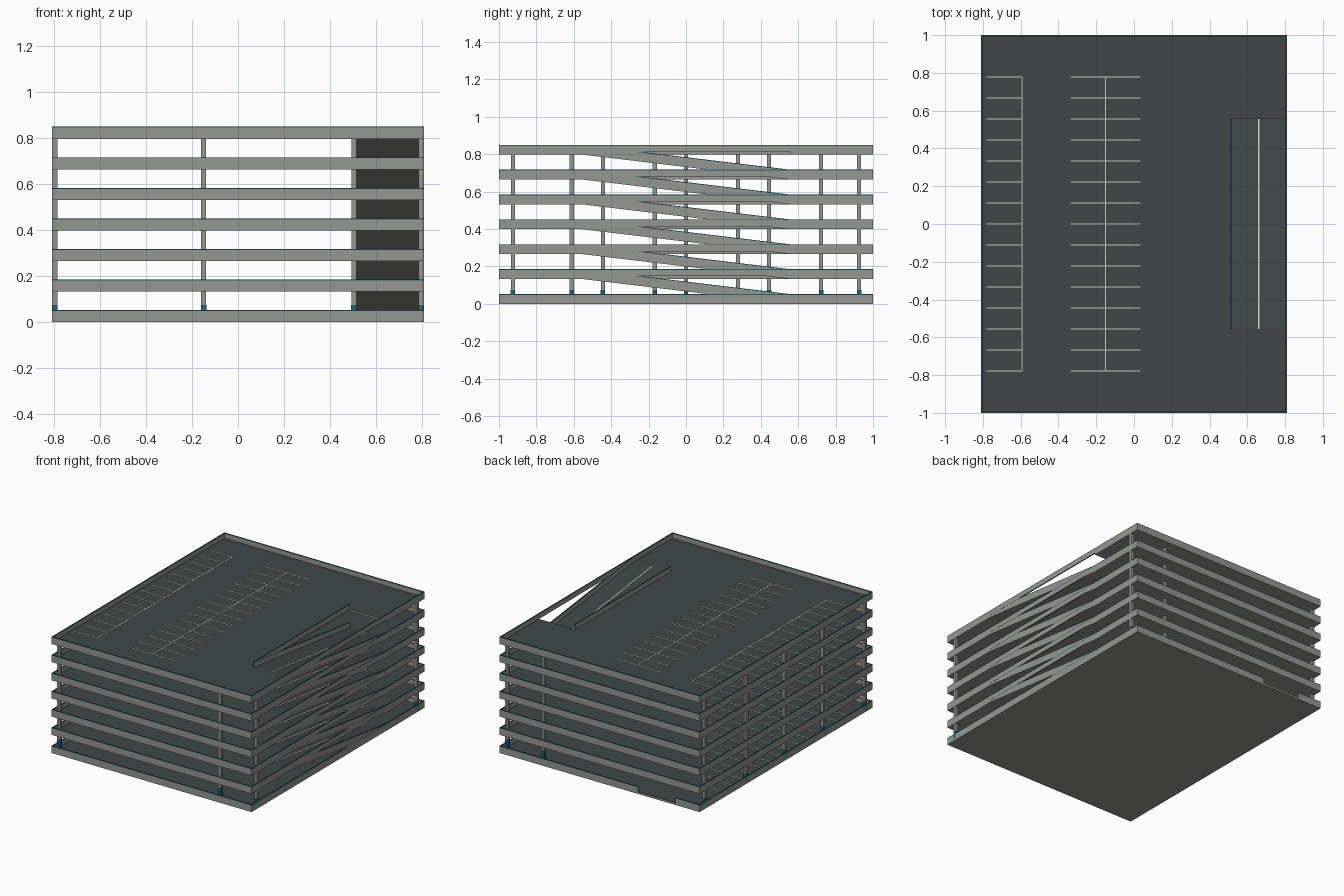
import bpy, bmesh
from mathutils import Vector

if "Cube" in bpy.data.objects:
    bpy.data.objects.remove(bpy.data.objects["Cube"])


def material(name, rgb):
    m = bpy.data.materials.new(name)
    m.diffuse_color = (*rgb, 1)
    m.use_nodes = True
    m.node_tree.nodes["Principled BSDF"].inputs["Base Color"].default_value = m.diffuse_color
    return m


CONCRETE = material("concrete grey", (0.30, 0.31, 0.29))
ASPHALT = material("dark asphalt", (0.052, 0.062, 0.062))
PAINT = material("off white paint", (0.62, 0.62, 0.54))
TEAL = material("teal trim", (0.02, 0.12, 0.145))

HX, HY = 0.81, 1.0            # half footprint
STEP, FLOORS = 0.133, 7       # storey height, number of decks
SLAB, WALL, CAP = 0.0148, 0.0525, 0.004
T = 0.008                     # parapet thickness
RX, RY = 0.51, 0.555          # ramp inner edge and half length
COL = 0.011                   # half column width


class Part:
    """Collects extruded shapes into one object."""

    def __init__(self, name, *mats):
        self.name, self.mats, self.bm = name, mats, bmesh.new()

    def extrude(self, pts, vec, mat=0, top=None):
        bm = self.bm
        face = bm.faces.new([bm.verts.new(p) for p in pts])
        res = bmesh.ops.extrude_face_region(bm, geom=[face], use_keep_orig=True)
        moved = [g for g in res["geom"] if isinstance(g, bmesh.types.BMVert)]
        bmesh.ops.translate(bm, verts=moved, vec=Vector(vec))
        faces = {f for v in moved for f in v.link_faces} | {face}
        bmesh.ops.recalc_face_normals(bm, faces=list(faces))
        for f in faces:
            f.normal_update()
            f.material_index = top if top is not None and f.normal.z > 0.8 else mat

    def box(self, x0, x1, y0, y1, z0, z1, mat=0, top=None):
        pts = [(x0, y0, z0), (x1, y0, z0), (x1, y1, z0), (x0, y1, z0)]
        self.extrude(pts, (0, 0, z1 - z0), mat, top)

    def wall(self, x0, x1, y0, y1, z):
        """Parapet with teal coping, standing on a deck at z."""
        self.box(x0, x1, y0, y1, z + SLAB, z + WALL - CAP)
        self.box(x0, x1, y0, y1, z + WALL - CAP, z + WALL, 1)

    def slope(self, x0, x1, z, lo, hi, mat=0, top=None):
        """Sloping strip on a ramp, between heights lo and hi above its underside."""
        pts = [(x0, RY, z + lo), (x0, RY, z + hi),
               (x0, -RY, z + STEP + hi), (x0, -RY, z + STEP + lo)]
        self.extrude(pts, (x1 - x0, 0, 0), mat, top)

    def finish(self):
        me = bpy.data.meshes.new(self.name)
        self.bm.to_mesh(me)
        self.bm.free()
        for m in self.mats:
            me.materials.append(m)
        ob = bpy.data.objects.new(self.name, me)
        bpy.context.collection.objects.link(ob)


for i in range(FLOORS):
    z = i * STEP

    # deck slab, notched for the ramp above ground level
    deck = Part(f"deck_{i}", CONCRETE, ASPHALT)
    outline = [(-HX, -HY), (HX, -HY), (HX, HY), (-HX, HY)]
    if i:
        outline[2:2] = [(HX, -RY), (RX, -RY), (RX, RY), (HX, RY)]
    deck.extrude([(x, y, z) for x, y in outline], (0, 0, SLAB), 0, 1)
    deck.finish()

    # perimeter parapets, with the entrance gap at the back of the ground deck
    par = Part(f"parapet_{i}", CONCRETE, TEAL)
    par.wall(-HX, HX, -HY, -HY + T, z)
    for x0, x1 in ([(-HX, HX)] if i else [(-HX, -0.615), (-0.31, HX)]):
        par.wall(x0, x1, HY - T, HY, z)
    for x0 in (-HX, HX - T):
        par.wall(x0, x0 + T, -HY + T, HY - T, z)
    if i:
        par.wall(RX, RX + T, -RY, RY, z)      # guard along the ramp opening
    par.finish()

    # parking bay markings
    marks = Part(f"bay_lines_{i}", PAINT)
    z0, z1 = z + SLAB, z + SLAB + 0.0012
    w = 0.003
    for spine, x0, x1 in ((-0.592, -0.78, -0.592), (-0.15, -0.335, 0.035)):
        marks.box(spine - w, spine + w, -0.778, 0.778, z0, z1)
        for k in range(-7, 8):
            y = k * 0.1111
            marks.box(x0, x1, y - w, y + w, z0, z1 + 0.0002)
    marks.finish()

    if i == FLOORS - 1:
        break

    # ramp up to the next deck, with side walls and centre line
    ramp = Part(f"ramp_{i}", CONCRETE, ASPHALT, TEAL, PAINT)
    ramp.slope(RX, HX, z, 0, SLAB, 0, 1)
    for x0 in (RX + 0.001, HX - T - 0.001):
        ramp.slope(x0, x0 + T, z, SLAB, WALL - CAP)
        ramp.slope(x0, x0 + T, z, WALL - CAP, WALL, 2)
    ramp.slope(0.656, 0.664, z, SLAB, SLAB + 0.0015, 3)
    ramp.finish()

# columns from the ground deck to the roof, with teal guards at the foot
spots = [(x, y) for x in (-0.798, 0.505, 0.798) for y in (-0.925, 0.925)]
spots += [(-0.798, y) for y in (-0.444, 0, 0.444)]
spots += [(-0.15, y) for y in (-0.611, -0.167, 0.278, 0.722)]
cols = Part("columns", CONCRETE)
guards = Part("column_guards", TEAL)
for x, y in spots:
    cols.box(x - COL, x + COL, y - COL, y + COL, SLAB, (FLOORS - 1) * STEP + 0.002)
    g = COL + 0.001
    guards.box(x - g, x + g, y - g, y + g, SLAB, 0.074)
cols.finish()
guards.finish()
